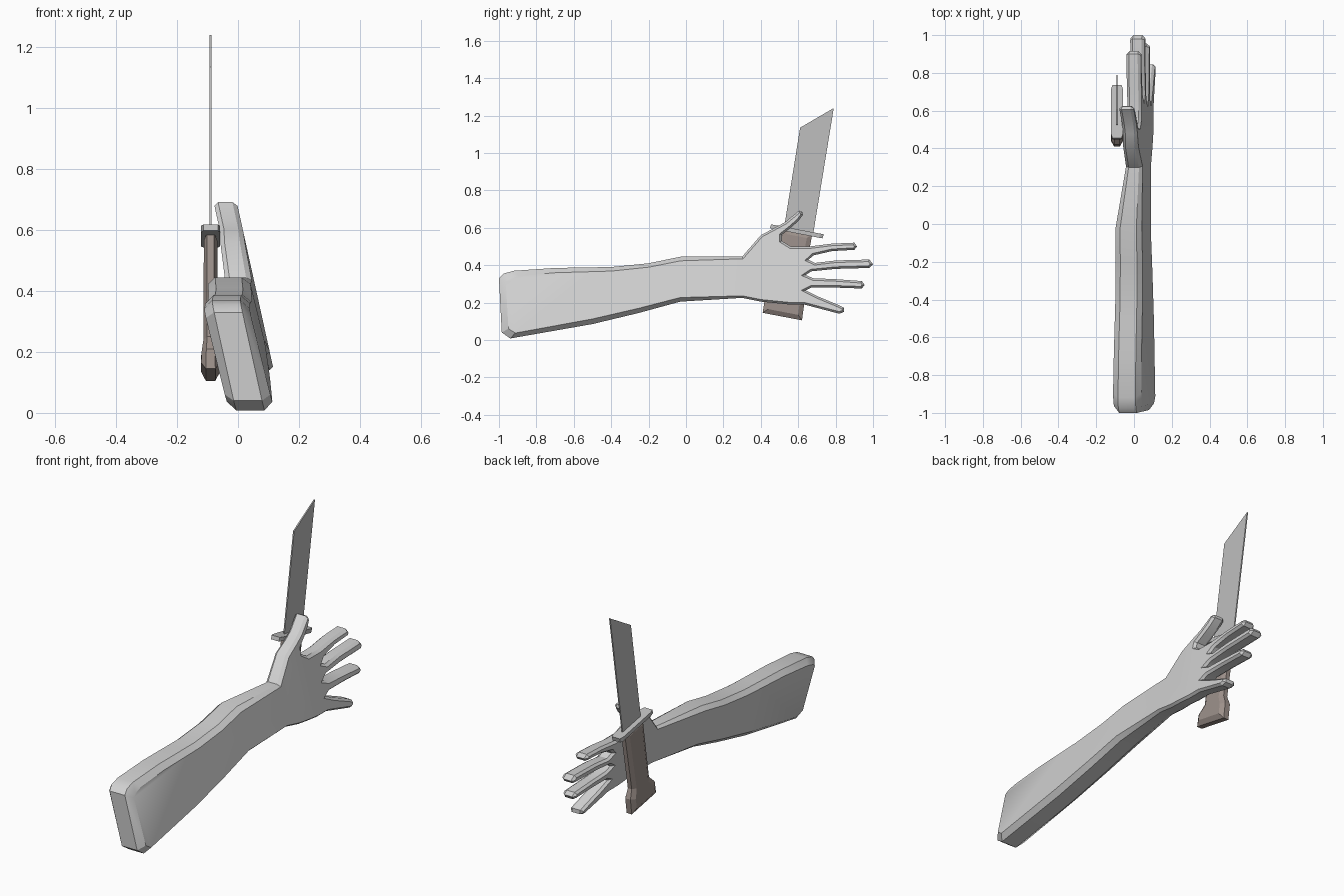
import bpy, bmesh
from mathutils import Vector

if "Cube" in bpy.data.objects:
    bpy.data.objects.remove(bpy.data.objects["Cube"])


def material(name, rgb):
    m = bpy.data.materials.new(name)
    m.diffuse_color = (*rgb, 1)
    m.use_nodes = True
    m.node_tree.nodes["Principled BSDF"].inputs["Base Color"].default_value = m.diffuse_color
    return m


def lerp(table, t):
    """Piecewise linear lookup in rows of (t, value)."""
    if t <= table[0][0]:
        return table[0][1]
    for (a, u), (b, v) in zip(table, table[1:]):
        if t <= b:
            return u + (v - u) * (t - a) / (b - a)
    return table[-1][1]


def slab(name, outline, mat, place, inset=0.0, rim=1.0, cuts=()):
    """Side outline (y, z) turned into a bevelled slab; place(side, y, z) gives x and the final point."""
    bm = bmesh.new()
    bm.faces.new([bm.verts.new((1, y, z)) for y, z in outline])
    for y in cuts:
        bmesh.ops.bisect_plane(bm, geom=bm.verts[:] + bm.edges[:] + bm.faces[:], dist=1e-4,
                               plane_co=(0, y, 0), plane_no=(0, 1, 0))
    ext = bmesh.ops.extrude_face_region(bm, geom=bm.faces[:], use_keep_orig=True)
    for v in ext["geom"]:
        if isinstance(v, bmesh.types.BMVert):
            v.co.x = -1
    bmesh.ops.recalc_face_normals(bm, faces=bm.faces[:])
    inner = set()
    if inset:
        caps = [f for f in bm.faces if abs(f.normal.x) > 0.9]
        bmesh.ops.inset_region(bm, faces=caps, thickness=inset, use_even_offset=True,
                               use_boundary=True)
        inner = {v for f in caps for v in f.verts}
    for v in bm.verts:
        full = v in inner
        v.co = Vector(place(v.co.x * (1 if full else rim), v.co.y, v.co.z, full))
    bmesh.ops.recalc_face_normals(bm, faces=bm.faces[:])
    me = bpy.data.meshes.new(name)
    bm.to_mesh(me)
    bm.free()
    me.materials.append(mat)
    ob = bpy.data.objects.new(name, me)
    bpy.context.collection.objects.link(ob)
    return ob


skin = material("light grey", (0.64, 0.64, 0.64))
steel = material("steel grey", (0.52, 0.52, 0.52))
brown = material("handle brown", (0.34, 0.285, 0.26))

# Forearm and open hand: outline from elbow, along the underside, round the fingers and back
ARM = [(-0.985, 0.04), (-0.94, 0.008), (-0.5, 0.085), (-0.25, 0.145), (-0.03, 0.205),
       (0.3, 0.225), (0.4, 0.205), (0.55, 0.19), (0.63, 0.19),
       # little finger
       (0.82, 0.14), (0.845, 0.15), (0.845, 0.172), (0.82, 0.185), (0.70, 0.235), (0.64, 0.265),
       # ring finger
       (0.67, 0.28), (0.8, 0.28), (0.94, 0.275), (0.955, 0.295), (0.94, 0.315), (0.8, 0.325),
       (0.68, 0.33), (0.64, 0.347),
       # middle finger
       (0.67, 0.367), (0.8, 0.38), (0.98, 0.385), (1.0, 0.405), (0.98, 0.43), (0.8, 0.425),
       (0.69, 0.412), (0.655, 0.428),
       # index finger
       (0.68, 0.452), (0.78, 0.475), (0.9, 0.482), (0.915, 0.5), (0.9, 0.52), (0.78, 0.515),
       (0.66, 0.5), (0.56, 0.5),
       # thumb
       (0.512, 0.53), (0.512, 0.562), (0.56, 0.6), (0.6, 0.635), (0.625, 0.668), (0.622, 0.685),
       (0.605, 0.692), (0.53, 0.63), (0.4, 0.56),
       # top of forearm
       (0.3, 0.445), (-0.03, 0.445), (-0.2, 0.41), (-0.4, 0.39), (-0.7, 0.385), (-0.92, 0.37),
       (-0.975, 0.355), (-1.0, 0.33)]
HALF = [(-1, 0.075), (-0.03, 0.07), (0.3, 0.044), (0.48, 0.038)]
CENTRE = [(-1, 0.0), (-0.03, -0.005), (0.3, 0.022), (0.48, 0.02)]
MIDDLE = [(-1, 0.185), (-0.03, 0.325), (0.3, 0.34), (0.48, 0.41)]


def place_arm(side, y, z, full):
    mid = lerp(MIDDLE, y)
    x = lerp(CENTRE, y) - 0.22 * (z - mid) + side * lerp(HALF, y)
    if full and y < 0.2:        # wider bevel on the forearm
        z = mid + (z - mid) * 0.9
    if full and y < -0.9:
        y += 0.025
    return x, y, z


arm = slab("arm_and_hand", ARM, skin, place_arm, 0.011, 0.62, (-0.5, -0.03, 0.3, 0.48))

KX = -0.09   # knife plane
# Handle with a thicker flared pommel
HANDLE = [(0.41, 0.145), (0.62, 0.105), (0.632, 0.19), (0.615, 0.24), (0.675, 0.565),
          (0.52, 0.595), (0.465, 0.25), (0.42, 0.21)]
GRIP = [(0.19, 0.031), (0.25, 0.022)]
handle = slab("knife_handle", HANDLE, brown,
              lambda s, y, z, f: (KX + s * lerp(GRIP, z), y, z), 0.025, 0.5)

# Cross guard
GUARD = [(0.448, 0.598), (0.73, 0.543), (0.736, 0.565), (0.455, 0.618)]
guard = slab("knife_guard", GUARD, steel,
             lambda s, y, z, f: (KX + s * (0.031 if 0.47 < y < 0.72 else 0.024), y, z),
             cuts=(0.475, 0.715))

# Flat blade with slanted tip
BLADE = [(0.522, 0.585), (0.678, 0.555), (0.79, 1.24), (0.61, 1.135)]
slab("knife_blade", BLADE, steel, lambda s, y, z, f: (KX + s * 0.0035, y, z))

# Smooth the arm, keep sharp creases
bpy.ops.object.select_all(action="DESELECT")
arm.select_set(True)
bpy.context.view_layer.objects.active = arm
bpy.ops.object.shade_smooth_by_angle(angle=0.52)
